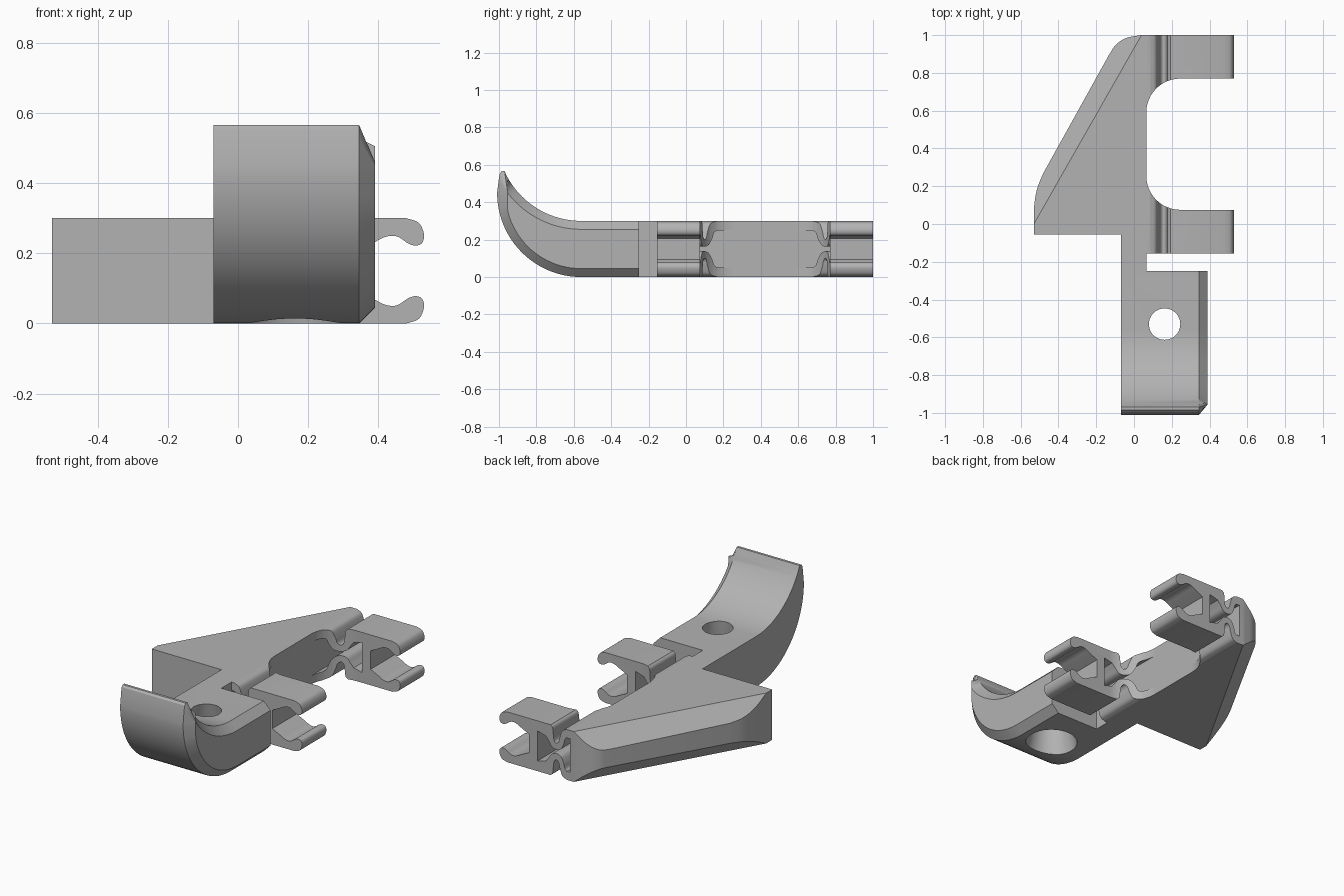
import bpy, bmesh, math
from mathutils import Vector

cube = bpy.data.objects.get("Cube")
if cube:
    bpy.data.objects.remove(cube, do_unlink=True)

H = 0.30                      # plate thickness
GREY = (0.45, 0.45, 0.45, 1)
mat = bpy.data.materials.new("plain grey")
mat.use_nodes = True
mat.diffuse_color = GREY
mat.node_tree.nodes["Principled BSDF"].inputs["Base Color"].default_value = GREY


def arc(cx, cy, r, a0, a1, n=12):
    angles = [math.radians(a0 + (a1 - a0) * i / n) for i in range(n + 1)]
    return [(cx + r * math.cos(a), cy + r * math.sin(a)) for a in angles]


def spline(points, n=5):
    """Smooth curve passing through all points."""
    p = [Vector(q) for q in points]
    p = [2 * p[0] - p[1]] + p + [2 * p[-1] - p[-2]]
    out = []
    for a, b, c, d in zip(p, p[1:], p[2:], p[3:]):
        for i in range(n):
            t = i / n
            out.append(tuple(0.5 * (2 * b + (c - a) * t + (2 * a - 5 * b + 4 * c - d) * t * t
                                    + (3 * b - a - 3 * c + d) * t ** 3)))
    return out + [tuple(points[-1])]


def loft(name, loops):
    """Solid through matching loops of 3D points, capped at both ends."""
    bm = bmesh.new()
    rings = [[bm.verts.new(p) for p in loop] for loop in loops]
    n = len(rings[0])
    for a, b in zip(rings, rings[1:]):
        for i in range(n):
            j = (i + 1) % n
            bm.faces.new((a[i], a[j], b[j], b[i]))
    bm.faces.new(rings[0][::-1])
    bm.faces.new(rings[-1])
    bmesh.ops.recalc_face_normals(bm, faces=bm.faces)
    mesh = bpy.data.meshes.new(name)
    bm.to_mesh(mesh)
    bm.free()
    obj = bpy.data.objects.new(name, mesh)
    bpy.context.collection.objects.link(obj)
    mesh.materials.append(mat)
    return obj


def cut(obj, cutter):
    mod = obj.modifiers.new("cut", "BOOLEAN")
    mod.operation, mod.solver, mod.object = "DIFFERENCE", "EXACT", cutter
    bpy.context.view_layer.update()
    deps = bpy.context.evaluated_depsgraph_get()
    mesh = bpy.data.meshes.new_from_object(obj.evaluated_get(deps))
    obj.modifiers.clear()
    obj.data = mesh


def smooth(obj):
    bpy.ops.object.select_all(action="DESELECT")
    obj.select_set(True)
    bpy.context.view_layer.objects.active = obj
    bpy.ops.object.shade_smooth_by_angle(angle=math.radians(30))


# Triangular plate with a curved outer edge
EDGE = 0.065
plan = [(-0.53, -0.055), (-0.07, -0.055), (-0.07, -0.25), (EDGE, -0.25), (EDGE, 1.0)]
plan += spline([(0.035, 1.0), (-0.04, 0.985), (-0.095, 0.95), (-0.13, 0.9)])
plan += spline([(-0.48, 0.27), (-0.512, 0.19), (-0.528, 0.1), (-0.53, 0.0)])
plate = loft("triangular_plate", [[(x, y, z) for x, y in plan] for z in (0, H)])

# Chamfers along the slanted edge, above and below
bm = bmesh.new()
bm.from_mesh(plate.data)
for z, side in ((H, 1), (0, -1)):
    geom = bm.verts[:] + bm.edges[:] + bm.faces[:]
    result = bmesh.ops.bisect_plane(bm, geom=geom, dist=1e-5, plane_co=(-0.53, 0, z),
                                    plane_no=Vector((-0.869, 0.495, side)).normalized(),
                                    clear_outer=True)
    rim = [e for e in bm.edges if e.is_boundary]
    bmesh.ops.holes_fill(bm, edges=rim, sides=0)
bmesh.ops.recalc_face_normals(bm, faces=bm.faces)
bm.to_mesh(plate.data)
bm.free()
smooth(plate)

# Upturned tail, chamfered on its left side
def tail_loop(x, inset):
    low = arc(-0.56, 0.45, 0.45 - inset, 270, 180, 24)
    top = arc(-0.56, 0.75, 0.45 + inset, 207, 270, 24)
    if inset:
        low = [(max(y, -0.955), z) for y, z in low]
        top = [(max(y, -0.955), z) for y, z in top]
        tip = [(-0.955, 0.45)] * 4
        tip = [(y, z + 0.003 * i) for i, (y, z) in enumerate(tip)]
        top[0] = (-0.955, 0.462)
    else:
        tip = [(-1.0, 0.53), (-0.995, 0.555), (-0.985, 0.566), (-0.97, 0.566)]
    ring = [(-0.25, inset)] + low + tip + top + [(-0.25, H - inset)]
    return [(x, y, z) for y, z in ring]


tail = loft("upturned_tail", [tail_loop(-0.07, 0), tail_loop(0.345, 0), tail_loop(0.39, 0.045)])

# Tapered screw hole through the tail
def circle(r, z):
    return [(0.162 + x, -0.53 + y, z) for x, y in arc(0, 0, r, 0, 360, 48)[:-1]]


hole = loft("hole_cutter", [circle(0.149, -0.02), circle(0.083, H), circle(0.083, H + 0.2)])
cut(tail, hole)
bpy.data.objects.remove(hole, do_unlink=True)
smooth(tail)

# Half of the sprung clip: wavy spring, solid wall and hooked jaw
MID = H / 2
half = [(EDGE, H)]
half += spline([(0.085, H), (0.115, 0.285), (0.131, 0.245), (0.14, 0.212), (0.155, 0.2),
                (0.169, 0.212), (0.175, 0.25), (0.179, 0.285), (0.192, H)])
half += spline([(0.48, H), (0.515, 0.287), (0.53, 0.255), (0.525, 0.23), (0.507, 0.222),
                (0.485, 0.228), (0.46, 0.245), (0.44, 0.25), (0.415, 0.245), (0.39, 0.232)])
half += [(0.335, 0.205), (0.335, MID), (0.28, MID), (0.28, 0.24), (0.225, 0.225)]
half += spline([(0.205, 0.2), (0.185, 0.172), (0.155, 0.162), (0.125, 0.172),
                (0.107, 0.205), (0.098, 0.238), (0.085, 0.25)])
half += [(EDGE, 0.25)]

# Rounded notch that parts the strip into two clips
notch = [(1, 0.77), (1, 0.075)] + arc(0.245, 0.255, 0.18, 270, 180) + [(0.06, 0.27), (0.06, 0.575)]
notch += arc(0.245, 0.59, 0.18, 180, 90)
cutter = loft("notch_cutter", [[(x, y, z) for x, y in notch] for z in (-0.2, 0.6)])
for name, flip in (("upper_clips", False), ("lower_clips", True)):
    clips = loft(name, [[(x, y, H - z if flip else z) for x, z in half] for y in (-0.155, 1.0)])
    cut(clips, cutter)
    smooth(clips)
bpy.data.objects.remove(cutter, do_unlink=True)
